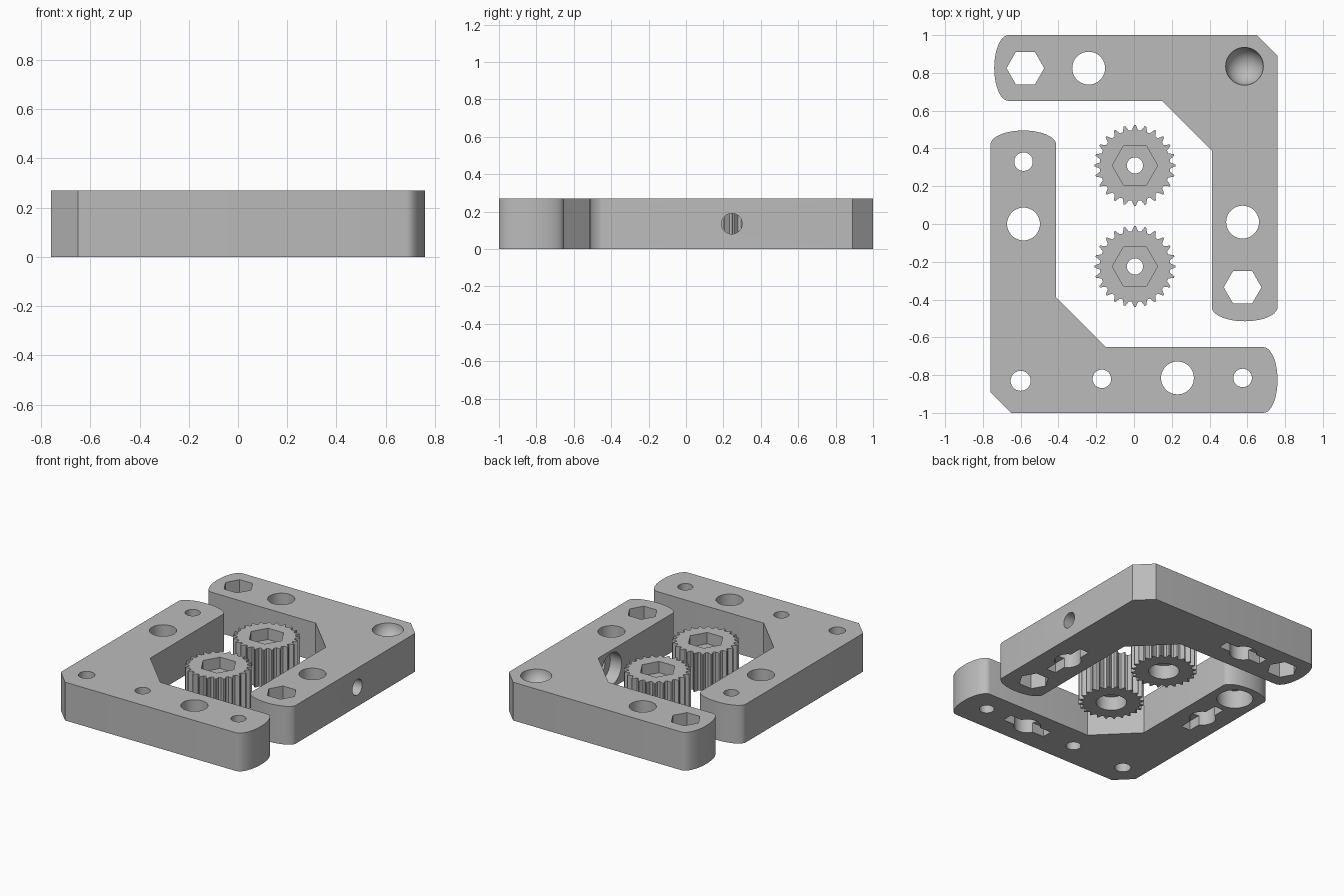
import bpy, bmesh
from math import cos, sin, pi, radians
from mathutils import Matrix

cube = bpy.data.objects.get("Cube")
if cube:
    bpy.data.objects.remove(cube, do_unlink=True)

H = 0.27
grey = bpy.data.materials.new("light_grey")
grey.use_nodes = True
colour = (0.5, 0.5, 0.5, 1)
grey.diffuse_color = colour
grey.node_tree.nodes["Principled BSDF"].inputs["Base Color"].default_value = colour


def finish(bm, name):
    bmesh.ops.recalc_face_normals(bm, faces=bm.faces)
    mesh = bpy.data.meshes.new(name)
    bm.to_mesh(mesh)
    bm.free()
    mesh.materials.append(grey)
    ob = bpy.data.objects.new(name, mesh)
    bpy.context.collection.objects.link(ob)
    return ob


def prism(name, points, z0, z1, matrix=None):
    """Extrude a flat outline from z0 to z1."""
    bm = bmesh.new()
    face = bm.faces.new([bm.verts.new((x, y, z0)) for x, y in points])
    top = bmesh.ops.extrude_face_region(bm, geom=[face])["geom"]
    verts = [v for v in top if isinstance(v, bmesh.types.BMVert)]
    bmesh.ops.translate(bm, verts=verts, vec=(0, 0, z1 - z0))
    if matrix:
        bm.transform(matrix)
    return finish(bm, name)


def ring(x, y, r, n=40):
    return [(x + r * cos(2 * pi * i / n), y + r * sin(2 * pi * i / n)) for i in range(n)]


def activate(ob):
    bpy.ops.object.select_all(action='DESELECT')
    ob.select_set(True)
    bpy.context.view_layer.objects.active = ob


def cut(ob, cutter):
    mod = ob.modifiers.new("cut", 'BOOLEAN')
    mod.operation = 'DIFFERENCE'
    mod.solver = 'EXACT'
    mod.object = cutter
    activate(ob)
    bpy.ops.object.modifier_apply(modifier=mod.name)
    bpy.data.objects.remove(cutter, do_unlink=True)


def hole(ob, x, y, r, z0=-0.1, z1=H + 0.1, n=40):
    cut(ob, prism("cutter", ring(x, y, r, n), z0, z1))


def slotted_hole(ob, x, y, along_x):
    """Through hole with a shallow slot along the arm on the underside."""
    a, b = (0.17, 0.037) if along_x else (0.037, 0.17)
    cut(ob, prism("cutter", [(x - a, y - b), (x + a, y - b), (x + a, y + b), (x - a, y + b)], -0.1, 0.07))
    hole(ob, x, y, 0.087)


def smooth(ob):
    activate(ob)
    bpy.ops.object.shade_smooth_by_angle(angle=radians(28))


def bracket(name, side, end_x, end_y):
    """L-shaped plate with rounded arm ends; side -1 turns it half a turn."""
    w, bulge, n = 0.174, 0.075, 20
    arc = [(cos(pi * i / n - pi / 2), sin(pi * i / n - pi / 2)) for i in range(n + 1)]
    pts = [(-0.65, -1)]
    pts += [(end_x - bulge + bulge * c, -1 + w + w * s) for c, s in arc]
    pts += [(-0.15, -1 + 2 * w), (-0.76 + 2 * w, -0.39)]
    pts += [(-0.76 + w - w * s, end_y - bulge + bulge * c) for c, s in arc]
    pts += [(-0.76, -0.89)]
    return prism(name, [(side * x, side * y) for x, y in pts], 0, H)


# Front left plate with round bolt holes
front = bracket("front_bracket", 1, 0.76, 0.495)
for x, y, r in ((-0.585, 0.33, 0.049), (-0.6, -0.83, 0.053), (-0.17, -0.82, 0.049), (0.575, -0.815, 0.049)):
    hole(front, x, y, r)
hole(front, -0.585, 0.33, 0.118, -0.1, 0.13)
slotted_hole(front, -0.585, 0, False)
slotted_hole(front, 0.23, -0.815, True)

# Rear plate with hexagonal nut holes
rear = bracket("rear_bracket", -1, 0.74, 0.515)
hole(rear, -0.575, 0.825, 0.1, n=6)
hole(rear, 0.575, -0.335, 0.1, n=6)
slotted_hole(rear, -0.24, 0.825, True)
slotted_hole(rear, 0.575, 0.01, False)

# Round socket in the rear corner
bm = bmesh.new()
bmesh.ops.create_uvsphere(bm, u_segments=32, v_segments=20, radius=0.1,
                          matrix=Matrix.Translation((0.585, 0.835, H)))
cut(rear, finish(bm, "cutter"))

# Sideways stepped bore through the rear plate
sideways = Matrix.Translation((0, 0.245, H / 2)) @ Matrix.Rotation(pi / 2, 4, 'Y')
cut(rear, prism("cutter", ring(0, 0, 0.055), 0.3, 0.9, sideways))
cut(rear, prism("cutter", ring(0, 0, 0.115), 0.3, 0.5, sideways))
smooth(front)
smooth(rear)

# Toothed wheels with a nut recess above and a round recess below
TEETH = 24
for name, y in (("rear_gear", 0.31), ("front_gear", -0.225)):
    outline = []
    for i in range(TEETH):
        for offset, r in ((-0.34, 0.187), (-0.07, 0.215), (0.07, 0.215), (0.34, 0.187)):
            a = 2 * pi * (i + offset) / TEETH
            outline.append((0.005 + r * cos(a), y + r * sin(a)))
    gear = prism(name, outline, 0, H)
    hole(gear, 0.005, y, 0.043)
    hole(gear, 0.005, y, 0.12, z0=H - 0.08, n=6)
    hole(gear, 0.005, y, 0.1, z1=0.1)
    smooth(gear)
